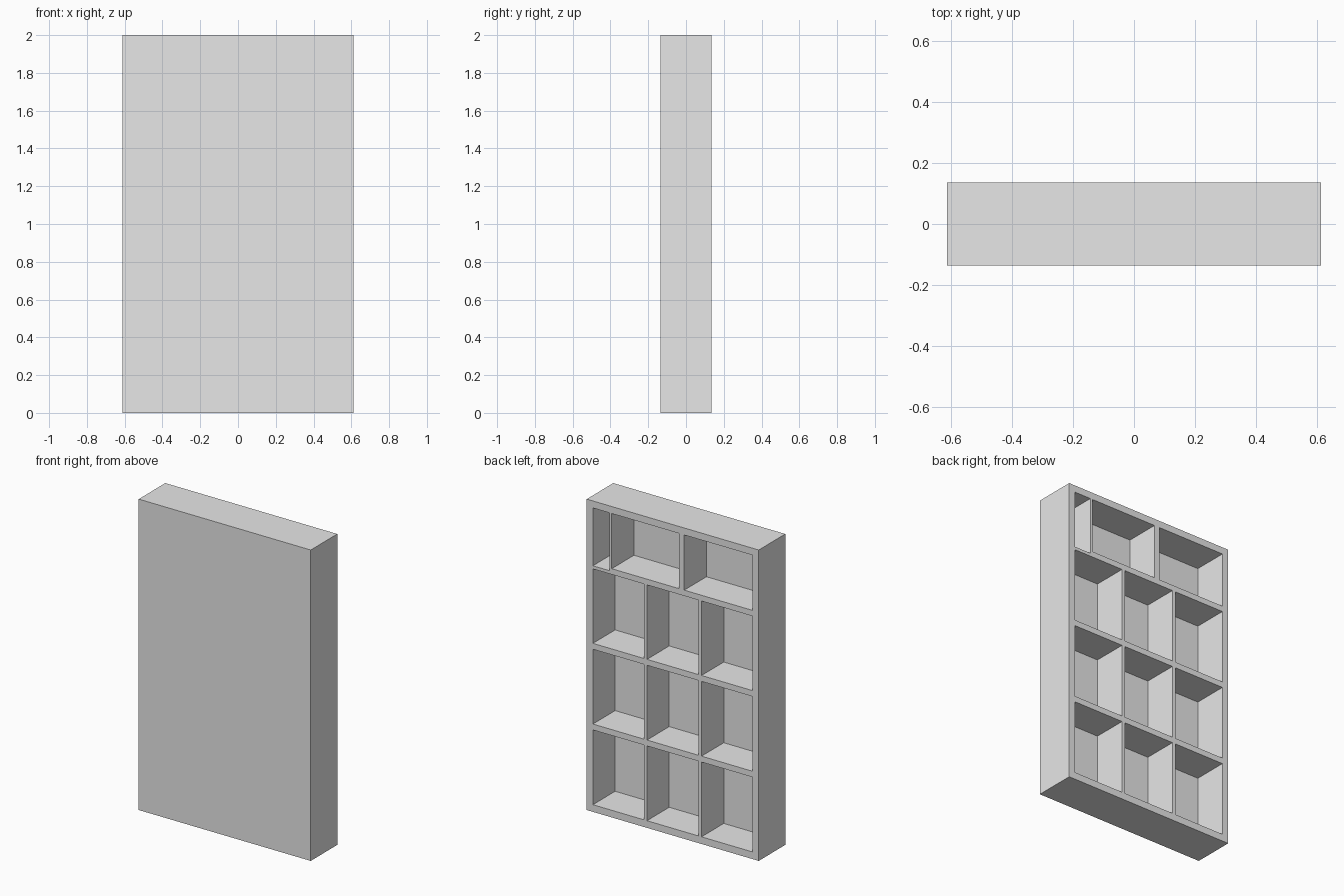
import bpy
import bmesh
from mathutils import Matrix, Vector

cube = bpy.data.objects.get("Cube")
if cube:
    bpy.data.objects.remove(cube, do_unlink=True)

WIDTH, DEPTH, HEIGHT = 1.224, 0.27, 2.0
INNER = 0.568           # half width inside the side walls
PANEL_Y = -0.091        # inner face of the closed front panel

# One plain grey finish
grey = bpy.data.materials.new("plain_grey")
grey.use_nodes = True
grey.diffuse_color = (0.8, 0.8, 0.8, 1)
grey.node_tree.nodes["Principled BSDF"].inputs["Base Color"].default_value = (0.8, 0.8, 0.8, 1)


def add_boxes(name, boxes):
    """Make one object from boxes given as (low corner, high corner)."""
    bm = bmesh.new()
    for low, high in boxes:
        low, high = Vector(low), Vector(high)
        matrix = Matrix.Translation((low + high) / 2) @ Matrix.Diagonal((*(high - low), 1))
        bmesh.ops.create_cube(bm, size=1, matrix=matrix)
    mesh = bpy.data.meshes.new(name)
    bm.to_mesh(mesh)
    bm.free()
    mesh.materials.append(grey)
    obj = bpy.data.objects.new(name, mesh)
    bpy.context.collection.objects.link(obj)
    return obj


def opening(x0, x1, z0, z1):
    """Compartment volume, running out past the open back."""
    return (x0, PANEL_Y, z0), (x1, DEPTH, z1)


# Three equal rows of three compartments
openings = []
for z0, z1 in ((0.046, 0.527), (0.565, 1.046), (1.084, 1.563)):
    for x0, x1 in ((-INNER, -0.205), (-0.183, 0.183), (0.205, INNER)):
        openings.append(opening(x0, x1, z0, z1))

# Top row: two wide compartments and a narrow one
openings += [
    opening(-INNER, -0.082, 1.6, 1.955),
    opening(-0.045, 0.434, 1.6, 1.955),
    opening(0.449, INNER, 1.583, 1.955),
]

# Solid case with the compartments cut into its back
case = add_boxes("shelf_case", [((-WIDTH / 2, -DEPTH / 2, 0), (WIDTH / 2, DEPTH / 2, HEIGHT))])
cutter = add_boxes("compartment_cutter", openings)
cutter.hide_render = True

cut = case.modifiers.new("compartments", 'BOOLEAN')
cut.operation = 'DIFFERENCE'
cut.solver = 'EXACT'
cut.object = cutter
bpy.context.view_layer.objects.active = case
bpy.ops.object.modifier_apply(modifier=cut.name)
bpy.data.objects.remove(cutter, do_unlink=True)
